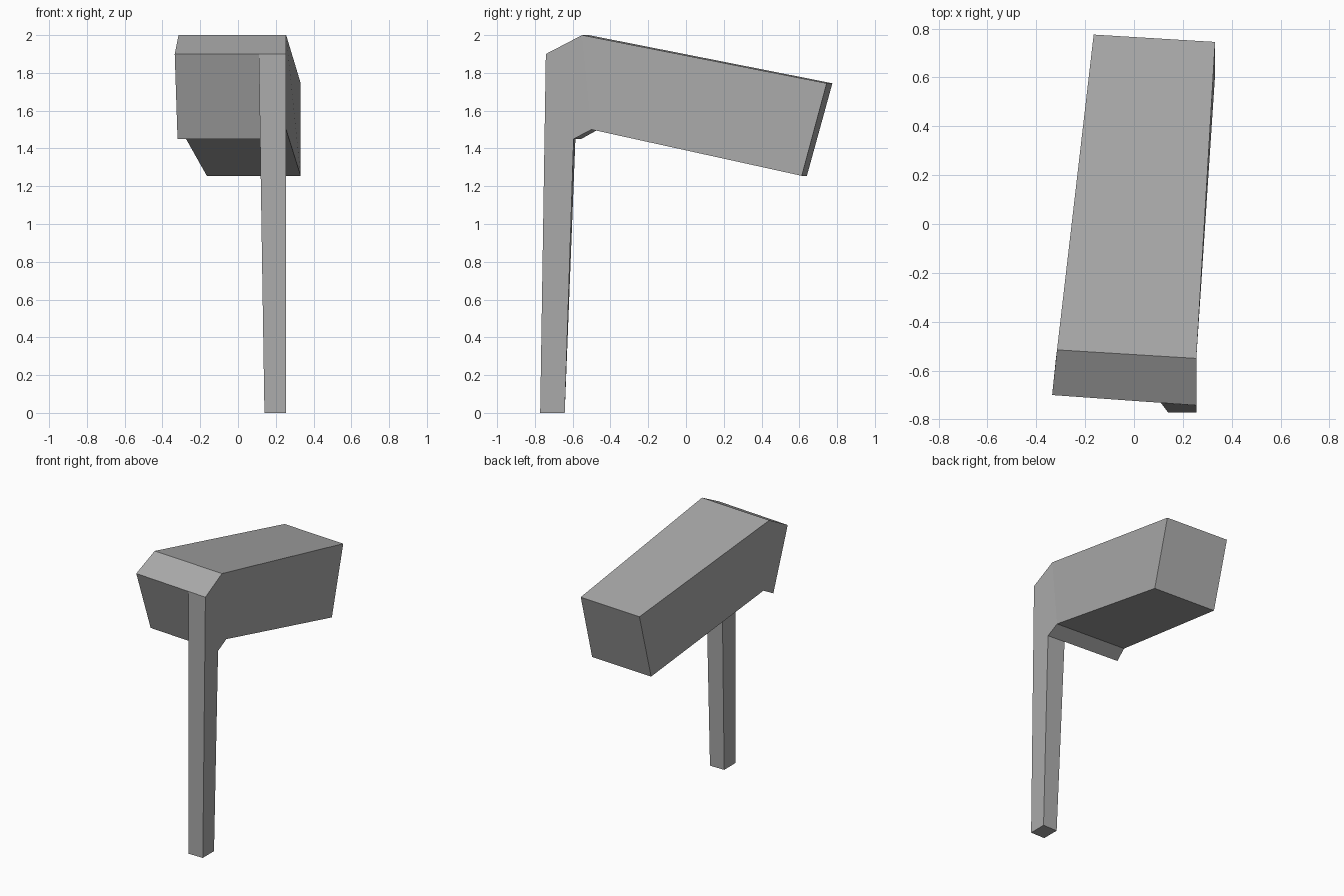
import bpy

cube = bpy.data.objects.get("Cube")
if cube:
    bpy.data.objects.remove(cube, do_unlink=True)

grey = bpy.data.materials.new("plain_grey")
grey.use_nodes = True
grey.diffuse_color = (0.4, 0.4, 0.4, 1)
grey.node_tree.nodes["Principled BSDF"].inputs["Base Color"].default_value = (0.4, 0.4, 0.4, 1)


def loft(name, sections, cap_first=True):
    """Join four-cornered sections with flat sides and capped ends."""
    verts = [v for s in sections for v in s]
    faces = [(0, 1, 2, 3)] if cap_first else []
    for k in range(len(sections) - 1):
        a, b = 4 * k, 4 * k + 4
        for i in range(4):
            j = (i + 1) % 4
            faces.append((a + j, a + i, b + i, b + j))
    n = len(verts)
    faces.append((n - 1, n - 2, n - 3, n - 4))
    mesh = bpy.data.meshes.new(name)
    mesh.from_pydata(verts, [], faces)
    mesh.materials.append(grey)
    obj = bpy.data.objects.new(name, mesh)
    bpy.context.collection.objects.link(obj)
    return obj


# Head: slanted front, bend line, far end (bottom -x, bottom +x, top +x, top -x)
head_front = [(-0.32, -0.555, 1.45), (0.255, -0.595, 1.45),
              (0.255, -0.742, 1.9), (-0.335, -0.70, 1.9)]
head_bend = [(-0.303, -0.465, 1.5), (0.255, -0.50, 1.5),
             (0.255, -0.55, 2.0), (-0.315, -0.515, 2.0)]
head_end = [(-0.165, 0.64, 1.255), (0.332, 0.613, 1.255),
            (0.332, 0.745, 1.745), (-0.165, 0.775, 1.745)]
loft("head", [head_front, head_bend, head_end])

# Post: its slanted open top meets the front of the head, flush at one side
post_top = [(0.11, -0.732, 1.9), (0.255, -0.742, 1.9),
            (0.255, -0.595, 1.45), (0.118, -0.5855, 1.45)]
post_foot = [(0.14, -0.772, 0), (0.255, -0.772, 0),
             (0.255, -0.642, 0), (0.14, -0.642, 0)]
loft("post", [post_foot[::-1], post_top[::-1]][::-1], cap_first=False)

# Make every face point outward
for name, flip_test in (("head", (0, 0, 1)), ("post", (0, -1, 0))):
    mesh = bpy.data.objects[name].data
    axis = 2 if name == "head" else 1
    sign = flip_test[axis]
    far = max(mesh.polygons, key=lambda p: sign * p.center[axis])
    if far.normal[axis] * sign < 0:
        mesh.flip_normals()
    mesh.update()
